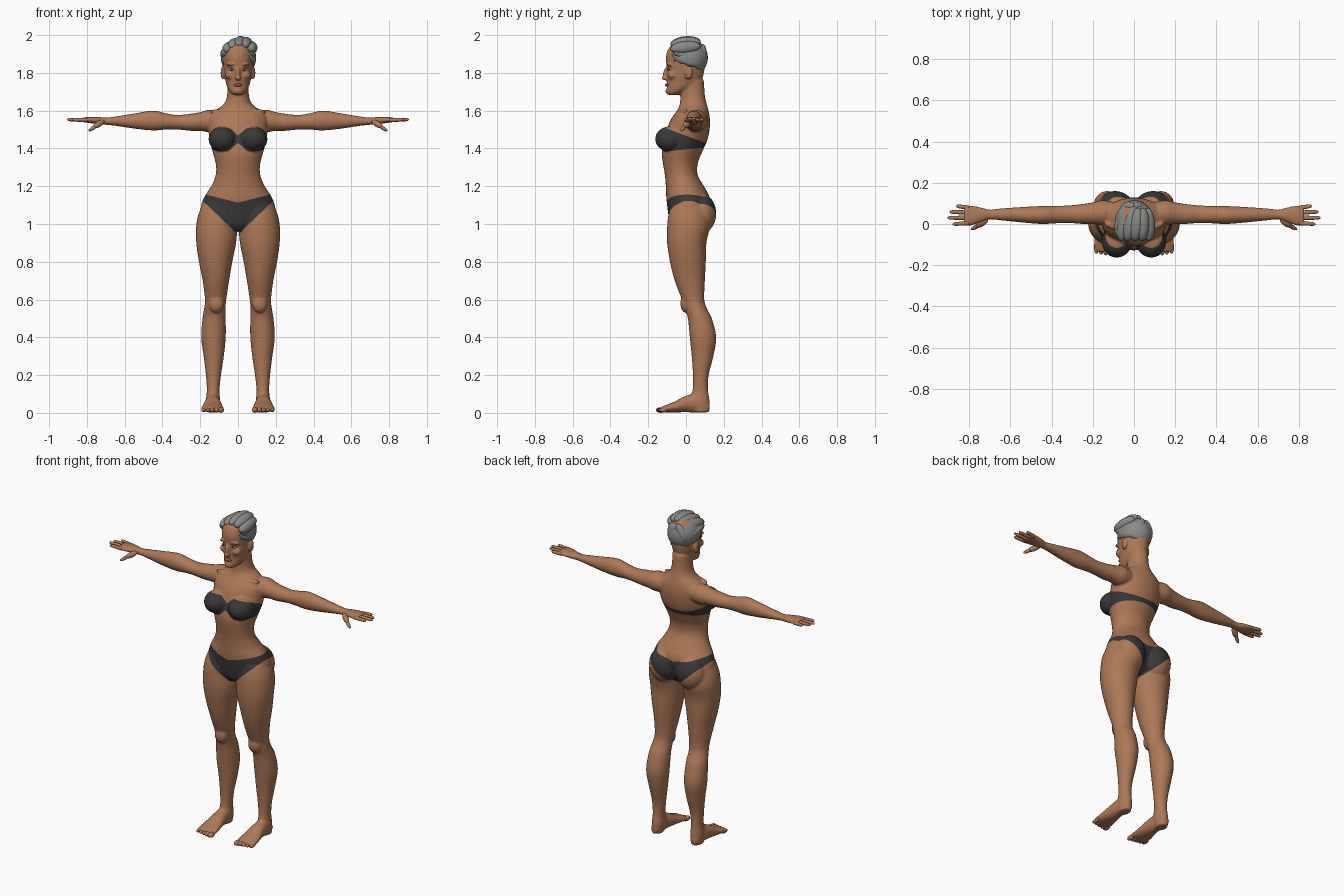
import bpy, bmesh, math
from mathutils import Matrix, Vector

cube = bpy.data.objects.get("Cube")
if cube:
    bpy.data.objects.remove(cube)


def material(name, rgb):
    m = bpy.data.materials.new(name)
    m.use_nodes = True
    m.diffuse_color = (*rgb, 1)
    m.node_tree.nodes["Principled BSDF"].inputs["Base Color"].default_value = (*rgb, 1)
    return m


skin = material("warm brown skin", (0.42, 0.19, 0.095))
fabric = material("charcoal fabric", (0.04, 0.04, 0.042))
grey = material("grey hair", (0.25, 0.26, 0.25))
lip_color = material("dark lips", (0.25, 0.085, 0.05))
eye_color = material("eye grey", (0.33, 0.32, 0.3))
iris_color = material("dark iris", (0.03, 0.02, 0.015))


def smooth_rows(rows, steps=4):
    """Pass a smooth curve through the section rows."""
    out = []
    for i in range(len(rows) - 1):
        a, b, c, d = (rows[max(i - 1, 0)], rows[i], rows[i + 1], rows[min(i + 2, len(rows) - 1)])
        for k in range(steps):
            t = k / steps
            out.append([q + t * (r - p + t * (2 * p - 5 * q + 4 * r - s + t * (3 * (q - r) + s - p))) / 2
                        for p, q, r, s in zip(a, b, c, d)])
    return out + [rows[-1]]


def loft(bm, axis, rows, sides=32):
    """Oval sections: position on axis, then low and high on the other two axes."""
    rings = []
    for t, a0, a1, b0, b1 in smooth_rows(rows):
        ring = []
        for k in range(sides):
            w = math.tau * k / sides
            co = [(a0 + a1) / 2 + (a1 - a0) / 2 * math.cos(w),
                  (b0 + b1) / 2 + (b1 - b0) / 2 * math.sin(w)]
            co.insert(axis, t)
            ring.append(bm.verts.new(co))
        rings.append(ring)
    for low, high in zip(rings, rings[1:]):
        for k in range(sides):
            n = (k + 1) % sides
            bm.faces.new((low[k], low[n], high[n], high[k]))
    bm.faces.new(rings[0])
    bm.faces.new(rings[-1])


def ball(bm, center, radii, turn=Matrix()):
    m = Matrix.Translation(center) @ turn @ Matrix.Diagonal((*radii, 1))
    return bmesh.ops.create_uvsphere(bm, u_segments=32, v_segments=20, radius=1, matrix=m)["verts"]


def strand(bm, p, q, r):
    """Stretched ball reaching from p to q."""
    p, q = Vector(p), Vector(q)
    turn = (q - p).to_track_quat("Z", "Y").to_matrix().to_4x4()
    ball(bm, (p + q) / 2, (r, r, (q - p).length / 2 + r * 0.5), turn)


def mirror(bm):
    copy = bmesh.ops.duplicate(bm, geom=bm.verts[:] + bm.edges[:] + bm.faces[:])["geom"]
    for v in copy:
        if isinstance(v, bmesh.types.BMVert):
            v.co.x *= -1


def finish(name, bm, *mats):
    bmesh.ops.recalc_face_normals(bm, faces=bm.faces[:])
    mesh = bpy.data.meshes.new(name)
    bm.to_mesh(mesh)
    bm.free()
    for m in mats:
        mesh.materials.append(m)
    mesh.shade_smooth()
    ob = bpy.data.objects.new(name, mesh)
    bpy.context.collection.objects.link(ob)
    return ob


# Left limbs, then mirrored
bm = bmesh.new()
loft(bm, 2, [(0.003, .105, .165, .04, .12), (.06, .095, .17, .02, .125), (.12, .098, .165, .035, .117),
             (.2, .09, .17, .037, .12), (.3, .075, .182, .03, .145), (.4, .065, .195, .02, .16),
             (.5, .065, .188, .01, .137), (.55, .066, .18, -.005, .112), (.6, .062, .175, -.022, .097),
             (.7, .047, .187, -.06, .1), (.8, .03, .207, -.085, .105), (.9, .01, .221, -.1, .108),
             (.98, .004, .222, -.1, .125), (1.04, .005, .213, -.095, .12), (1.1, .03, .19, -.08, .11)])
loft(bm, 1, [(.125, .115, .155, .01, .05), (.06, .1, .17, .003, .1), (0, .09, .178, .003, .09),
             (-.06, .08, .19, .003, .06), (-.11, .075, .195, .003, .04), (-.135, .085, .185, .005, .03)])
loft(bm, 0, [(.07, .01, .1, 1.5, 1.59), (.15, -.005, .115, 1.487, 1.605), (.2, 0, .105, 1.493, 1.592),
             (.25, 0, .097, 1.493, 1.584), (.32, .005, .09, 1.5, 1.577), (.38, .003, .088, 1.5, 1.586),
             (.45, 0, .087, 1.495, 1.6), (.55, .008, .082, 1.505, 1.585), (.65, .018, .075, 1.52, 1.569),
             (.7, .022, .07, 1.525, 1.563), (.74, .01, .08, 1.528, 1.567), (.79, -.008, .09, 1.535, 1.567),
             (.825, -.005, .092, 1.54, 1.563)])
ball(bm, (.083, -.085, 1.45), (.073, .078, .067))   # bust
ball(bm, (.092, .08, 1.055), (.09, .08, .105))      # seat
ball(bm, (.115, 0, .58), (.04, .03, .05))           # knee
ball(bm, (.081, .014, 1.8), (.011, .022, .035))     # ear
ball(bm, (.036, -.072, 1.788), (.032, .026, .024))  # cheek
ball(bm, (.03, -.084, 1.843), (.032, .02, .01))     # brow ridge
strand(bm, (.02, -.03, 1.59), (.14, .0, 1.595), .016)  # collarbone
mirror(bm)

# Torso, neck and head
loft(bm, 2, [(z, -w, w, f, b) for z, w, f, b in (
    (.965, .05, -.06, .06), (1, .12, -.085, .1), (1.06, .19, -.095, .12), (1.1, .195, -.1, .13),
    (1.15, .175, -.105, .122), (1.2, .142, -.107, .095), (1.26, .118, -.112, .062),
    (1.32, .118, -.122, .062), (1.38, .134, -.128, .085), (1.45, .152, -.115, .115),
    (1.52, .158, -.095, .127), (1.57, .155, -.07, .125), (1.605, .115, -.045, .118),
    (1.635, .075, -.033, .11), (1.68, .058, -.03, .1), (1.76, .055, -.03, .095))])
loft(bm, 2, [(z, -w, w, f, b) for z, w, f, b in (
    (1.683, .02, -.09, -.045), (1.69, .035, -.1, -.02), (1.71, .05, -.103, .02), (1.74, .062, -.1, .07),
    (1.78, .071, -.101, .09), (1.83, .077, -.102, .1), (1.88, .082, -.107, .106),
    (1.93, .077, -.092, .1), (1.97, .045, -.05, .07))])
strand(bm, (0, -.1, 1.83), (0, -.118, 1.778), .011)  # nose bridge
ball(bm, (0, -.112, 1.772), (.017, .017, .011))      # nose tip
ball(bm, (0, -.094, 1.702), (.022, .015, .016))      # chin
body = finish("body", bm)

# Fuse into one skin
remesh = body.modifiers.new("fuse", "REMESH")
remesh.mode = "VOXEL"
remesh.voxel_size = 0.006
soften = body.modifiers.new("soften", "SMOOTH")
soften.factor, soften.iterations = 0.5, 5
fused = bpy.data.meshes.new_from_object(body.evaluated_get(bpy.context.evaluated_depsgraph_get()))
bpy.data.objects.remove(body)

# Garment edges: planes z = a + b|x| + c*y, cut cleanly into the skin
BRIEF_TOP, BRIEF_LEG = (1.113, .25, 0), (.945, .95, 0)
BAND_TOP, BAND_LOW = (1.4675, 0, -.375), (1.395, 0, .1)
NECKLINE, CUP_INNER = (1.468, .9, 0), (1.43, -.9, 0)


def above(p, plane):
    a, b, c = plane
    return p.z > a + b * abs(p.x) + c * p.y


bm = bmesh.new()
bm.from_mesh(fused)
for low, high, planes in ((.92, 1.2, (BRIEF_TOP, BRIEF_LEG)),
                          (1.34, 1.56, (BAND_TOP, BAND_LOW, NECKLINE, CUP_INNER))):
    for a, b, c in planes:
        for side in ((1, -1) if b else (1,)):
            faces = [f for f in bm.faces if low < f.calc_center_median().z < high
                     and abs(f.calc_center_median().x) < .25]
            geom = {e for f in faces for e in (*f.verts, *f.edges, f)}
            bmesh.ops.bisect_plane(bm, geom=list(geom), dist=1e-5, plane_co=(0, 0, a),
                                   plane_no=(-b * side, -c, 1))
for f in bm.faces:
    p = f.calc_center_median()
    brief = above(p, BRIEF_LEG) and not above(p, BRIEF_TOP) and abs(p.x) < .25
    band = above(p, BAND_LOW) and not above(p, BAND_TOP) and abs(p.x) < .175
    if p.y < 0:
        band = band and above(p, CUP_INNER) and not above(p, NECKLINE)
    f.material_index = int(brief or band)
finish("body", bm, skin, fabric)

# Fingers and thumbs
bm = bmesh.new()
for root, tip, end in ((.079, .087, .862), (.055, .059, .895), (.03, .03, .905), (.005, -.001, .88)):
    rows = []
    for t, r in ((0, .011), (.5, .01), (.85, .0085), (.97, .005), (1, .001)):
        y, z = root + (tip - root) * t, 1.55 + .003 * t
        rows.append((.8 + (end - .8) * t, y - r, y + r, z - r, z + r))
    loft(bm, 0, rows, 16)
strand(bm, (.715, .02, 1.543), (.76, -.01, 1.515), .016)
strand(bm, (.75, -.005, 1.52), (.787, -.025, 1.495), .01)
mirror(bm)
finish("fingers", bm, skin)

# Toes
bm = bmesh.new()
for k in range(5):
    ball(bm, (.09 + .023 * k, -.134 + .004 * k, .015), (.016 - .001 * k, .026, .0145 - .001 * k))
mirror(bm)
finish("toes", bm, skin)

# Hair cap: everything under the hairline is tucked inside the head
bm = bmesh.new()
middle = Vector((.003, .01, 1.88))
hairline = ((-.2, 1.925), (-.085, 1.91), (-.06, 1.855), (0, 1.835), (.03, 1.83), (.12, 1.785))
for v in ball(bm, middle, (.093, .106, .1)):
    for (y0, z0), (y1, z1) in zip(hairline, hairline[1:]):
        if y0 <= v.co.y < y1 and v.co.z < z0 + (z1 - z0) * (v.co.y - y0) / (y1 - y0):
            v.co = middle + (v.co - middle) * 0.72
            break
# Swept locks and the rolled back
for x, z in ((-.06, 1.937), (-.03, 1.955), (.005, 1.966), (.04, 1.962), (.072, 1.94)):
    strand(bm, (x, -.065, z - .012), (x * .7 + .015, .06, z), .034)
for s in (-1, 1):
    strand(bm, (s * .07, -.055, 1.91), (s * .055, .07, 1.88), .03)
    strand(bm, (s * .05, .075, 1.86), (s * .01, .085, 1.94), .028)
finish("hair", bm, grey)


# Face details
def face_part(name, mat, center, radii, tilt=0, paired=True):
    part = bmesh.new()
    ball(part, center, radii, Matrix.Rotation(tilt, 4, "Y"))
    if paired:
        mirror(part)
    finish(name, part, mat)


face_part("eyes", eye_color, (.033, -.091, 1.818), (.015, .007, .007))
face_part("irises", iris_color, (.033, -.0955, 1.818), (.006, .004, .006))
face_part("eyebrows", grey, (.034, -.098, 1.842), (.02, .006, .004), -.1)
face_part("lips", lip_color, (0, -.1, 1.736), (.024, .011, .009), 0, False)
